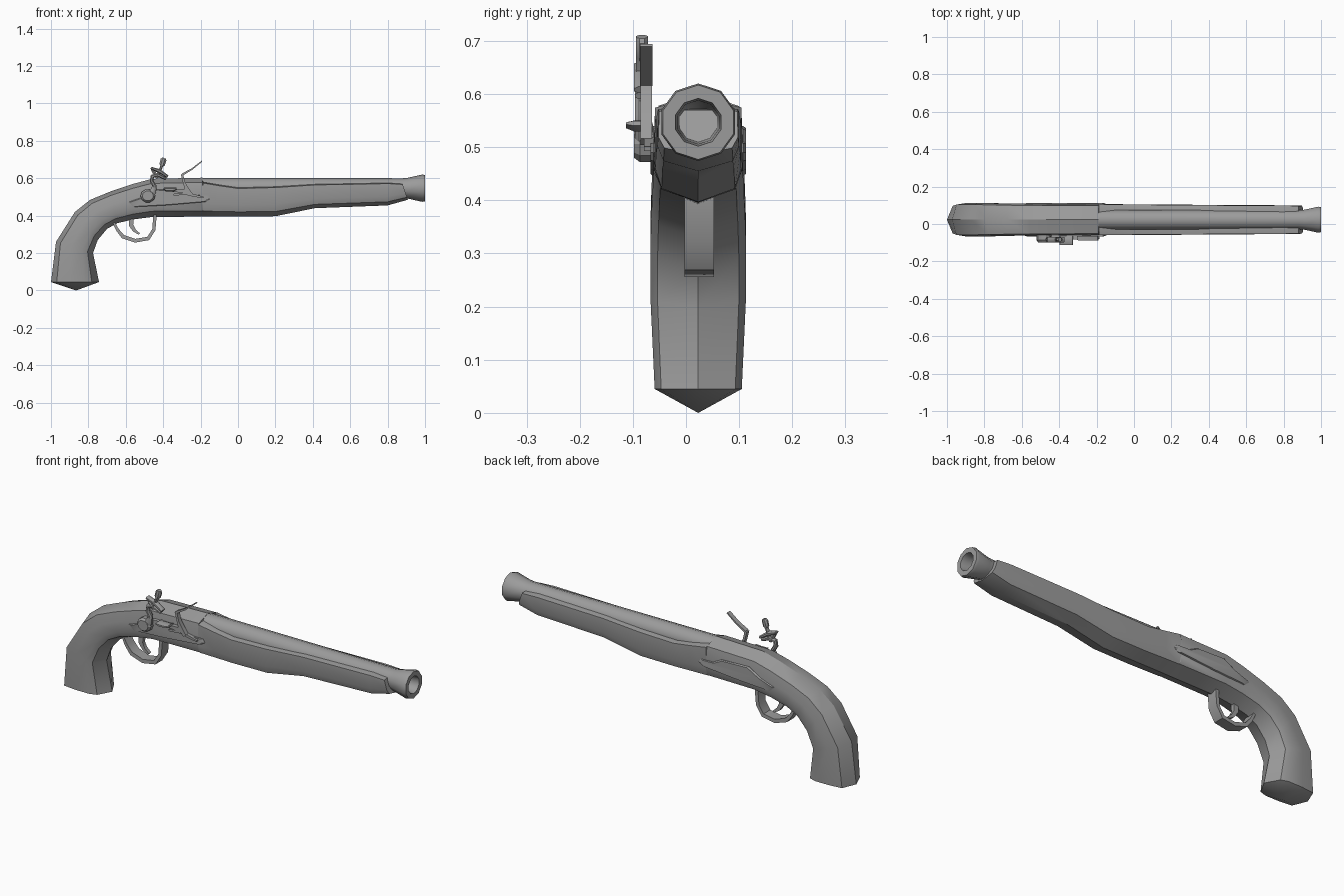
import bpy, bmesh, math
from mathutils import Vector

if "Cube" in bpy.data.objects:
    bpy.data.objects.remove(bpy.data.objects["Cube"])

MID = 0.023  # centre plane of the stock and barrel

grey = bpy.data.materials.new("plain_grey")
grey.use_nodes = True
COLOR = (0.33, 0.33, 0.33, 1)
grey.diffuse_color = COLOR
grey.node_tree.nodes["Principled BSDF"].inputs["Base Color"].default_value = COLOR


def finish(name, bm, angle=35):
    bmesh.ops.recalc_face_normals(bm, faces=bm.faces)
    mesh = bpy.data.meshes.new(name)
    bm.to_mesh(mesh)
    bm.free()
    mesh.materials.append(grey)
    obj = bpy.data.objects.new(name, mesh)
    bpy.context.collection.objects.link(obj)
    bpy.ops.object.select_all(action='DESELECT')
    obj.select_set(True)
    bpy.context.view_layer.objects.active = obj
    bpy.ops.object.shade_smooth_by_angle(angle=math.radians(angle))
    return obj


def loft(name, rings, start_tip=None, end_tip=None, angle=35):
    """Skin equal-length rings; each end is a flat cap or a fan to a tip."""
    bm = bmesh.new()
    loops = [[bm.verts.new(p) for p in ring] for ring in rings]
    n = len(loops[0])
    for a, b in zip(loops, loops[1:]):
        for i in range(n):
            j = (i + 1) % n
            bm.faces.new((a[i], a[j], b[j], b[i]))
    for loop, tip in ((loops[0], start_tip), (loops[-1], end_tip)):
        if tip:
            v = bm.verts.new(tip)
            for i in range(n):
                bm.faces.new((loop[i], loop[(i + 1) % n], v))
        else:
            bm.faces.new(loop)
    return finish(name, bm, angle)


def sweep(name, path, y, half_width, sides=4):
    """Sweep a box or oval section along (x, z, half_thickness) points."""
    pts = [Vector((x, 0, z)) for x, z, t in path]
    rings = []
    for i, (x, z, t) in enumerate(path):
        d = (pts[min(i + 1, len(pts) - 1)] - pts[max(i - 1, 0)]).normalized()
        normal = Vector((-d.z, 0, d.x))
        ring = []
        for k in range(sides):
            a = math.tau * (k + 0.5) / sides
            c, s = math.cos(a), math.sin(a)
            if sides == 4:
                c, s = math.copysign(1, c), math.copysign(1, s)
            ring.append(Vector((x, y + s * half_width, z)) + normal * c * t)
        rings.append(ring)
    return loft(name, rings)


def plate(name, outline, y_in, y_out, inset=0.92):
    """Flat plate with a slightly bevelled outer face."""
    cx = sum(p[0] for p in outline) / len(outline)
    cz = sum(p[1] for p in outline) / len(outline)
    mid = y_in + (y_out - y_in) * 0.7
    return loft(name, [
        [(x, y_in, z) for x, z in outline],
        [(x, mid, z) for x, z in outline],
        [(cx + (x - cx) * inset, y_out, cz + (z - cz) * inset) for x, z in outline]], angle=25)


def lathe_x(name, profile, z, sides=10, end_tip=None):
    """Turn (x, radius) points about a line along x."""
    rings = [[(x, MID + r * math.sin(math.tau * k / sides), z + r * math.cos(math.tau * k / sides))
              for k in range(sides)] for x, r in profile]
    return loft(name, rings, end_tip=end_tip, angle=40)


# Stock: sections run from a top point to a bottom point
GRIP = [(0, 0), (.9, .12), (1, .4), (1, .7), (.85, .85), (0, 1)]
FORE = [(0, 0), (.7, 0), (.98, .03), (1, .6), (.85, .84), (0, 1)]


def section(tx, tz, bx, bz, w, shape):
    def point(side, u, f):
        return (tx + (bx - tx) * f, MID + side * u * w, tz + (bz - tz) * f)
    right = [point(-1, u, f) for u, f in shape]
    left = [point(1, u, f) for u, f in reversed(shape[1:-1])]
    return right + left


grip_stations = [
    (-1, .045, -.743, .045, .082), (-.973, .26, -.775, .2, .09),
    (-.872, .42, -.75, .27, .09), (-.79, .485, -.70, .33, .088),
    (-.68, .53, -.645, .36, .086), (-.56, .57, -.56, .38, .085),
    (-.46, .597, -.46, .393, .084), (-.19, .603, -.19, .395, .083)]
fore_stations = [
    (-.188, .58, -.188, .395, .083), (-.1, .565, -.1, .396, .083),
    (0, .55, 0, .396, .082), (.2, .555, .2, .397, .081),
    (.41, .568, .41, .44, .079), (.8, .575, .8, .455, .077),
    (.88, .57, .908, .485, .075)]
loft("stock", [section(*s, GRIP) for s in grip_stations] + [section(*s, FORE) for s in fore_stations],
     start_tip=(-.866, MID, 0), angle=30)

# Barrel with flared muzzle and open bore
lathe_x("barrel", [(-.2, .055), (.88, .053), (.91, .056), (.985, .073), (1, .07), (1, .045),
                   (.97, .041), (.87, .036), (.84, .022)], .547, end_tip=(.83, MID, .547))

# Matching side plates
outline = [(-.59, .472), (-.56, .446), (-.38, .456), (-.17, .474), (-.148, .49), (-.16, .508),
           (-.23, .51), (-.28, .535), (-.44, .54), (-.51, .5)]
for name, side in (("lock_plate", -1), ("opposite_plate", 1)):
    plate(name, outline, MID + side * .07, MID + side * .09)

# Trigger guard and trigger
sweep("trigger_guard", [(-.665, .365, .006), (-.645, .325, .008), (-.615, .288, .01), (-.55, .266, .01),
                        (-.48, .278, .01), (-.45, .325, .009), (-.443, .41, .009)], MID + .002, .028)
sweep("trigger", [(-.57, .39, .014), (-.572, .35, .012), (-.555, .322, .009), (-.528, .302, .005)], MID, .01)

# Hammer: round hub, curved neck, two jaws and clamp screw
LOCK_Y = -.083
hub = [(-.482 + .04 * math.cos(math.tau * k / 10), .506 + .036 * math.sin(math.tau * k / 10)) for k in range(10)]
plate("hammer_hub", hub, -.06, -.098, inset=.75)
sweep("hammer_neck", [(-.48, .5, .03), (-.452, .535, .018), (-.447, .56, .012), (-.462, .585, .011),
                      (-.458, .61, .012), (-.43, .618, .011), (-.385, .597, .008)], LOCK_Y, .014, 8)
sweep("hammer_spur", [(-.43, .6, .008), (-.448, .63, .01), (-.465, .655, .005)], LOCK_Y, .01, 6)
sweep("upper_jaw", [(-.465, .655, .007), (-.42, .638, .012), (-.375, .608, .008)], LOCK_Y, .016, 8)
sweep("jaw_screw", [(-.43, .61, .007), (-.408, .665, .008), (-.406, .672, .016), (-.398, .7, .017),
                    (-.395, .708, .01)], LOCK_Y, .012, 8)

# Priming pan
sweep("pan", [(-.398, .545, .005), (-.385, .54, .011), (-.345, .54, .011), (-.328, .545, .005)], -.088, .027, 8)

# Frizzen: thin striking plate on a bent arm, with pivot and spring
sweep("frizzen_plate", [(-.192, .692, .003), (-.245, .65, .004), (-.297, .62, .006)], -.075, .012)
sweep("frizzen_arm", [(-.3, .622, .006), (-.288, .575, .006), (-.27, .535, .012), (-.248, .51, .009)], -.075, .011)
sweep("frizzen_foot", [(-.36, .535, .006), (-.3, .533, .01), (-.262, .53, .012)], -.073, .011)
sweep("frizzen_spring", [(-.345, .512, .005), (-.28, .518, .006), (-.235, .508, .007), (-.185, .497, .004)], -.07, .009)
